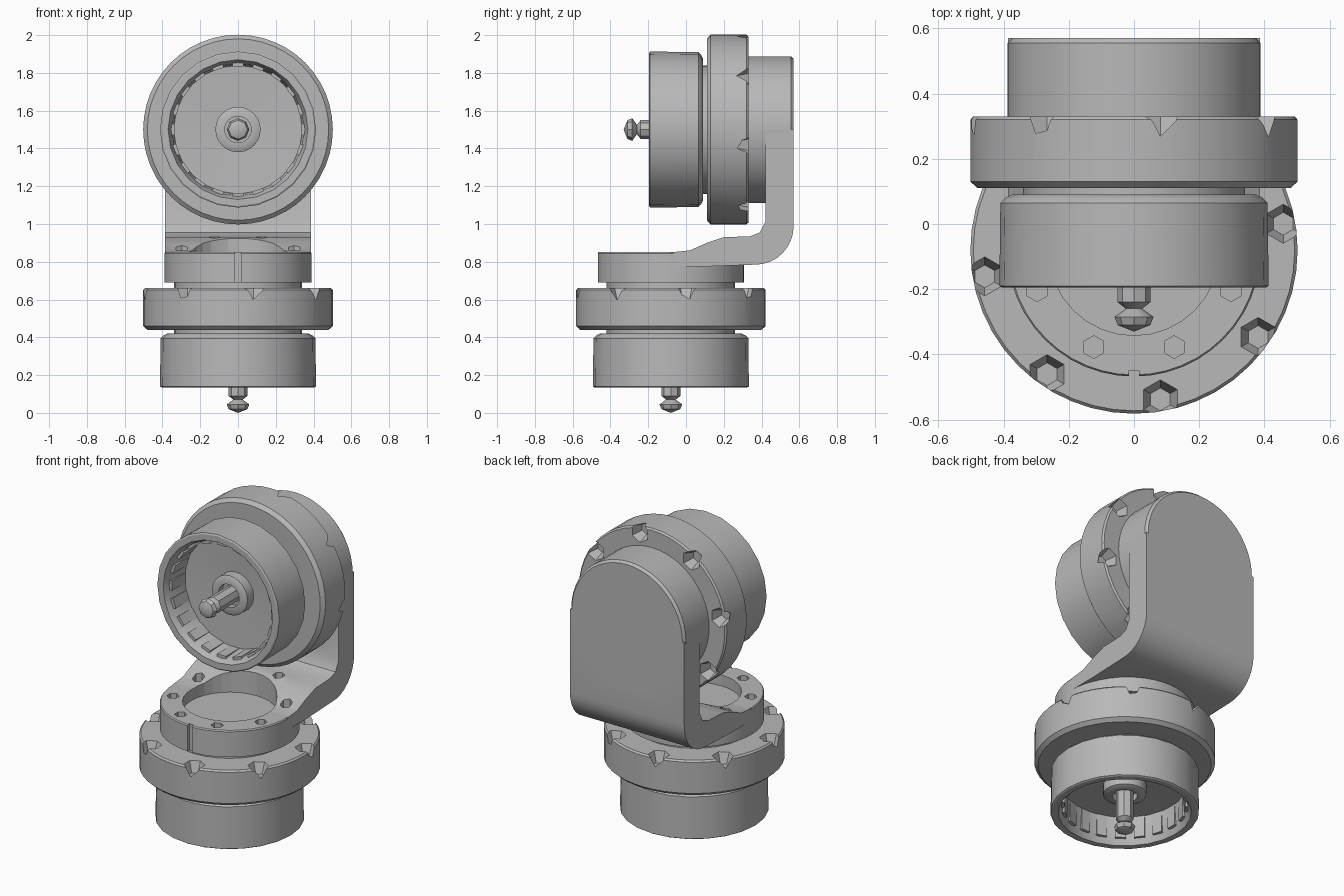
import bpy, bmesh, math
from mathutils import Matrix, Vector

cube = bpy.data.objects.get("Cube")
if cube:
    bpy.data.objects.remove(cube, do_unlink=True)

# One grey metal for everything
metal = bpy.data.materials.new("grey_metal")
metal.use_nodes = True
GREY = (0.48, 0.48, 0.48, 1)
metal.diffuse_color = GREY
metal.node_tree.nodes["Principled BSDF"].inputs["Base Color"].default_value = GREY


def make(name, bm, matrix=Matrix(), smooth=True):
    bmesh.ops.recalc_face_normals(bm, faces=bm.faces)
    bm.transform(matrix)
    mesh = bpy.data.meshes.new(name)
    bm.to_mesh(mesh)
    bm.free()
    mesh.materials.append(metal)
    obj = bpy.data.objects.new(name, mesh)
    bpy.context.collection.objects.link(obj)
    if smooth:
        smooth_edges(obj)
    return obj


def smooth_edges(obj):
    bpy.ops.object.select_all(action="DESELECT")
    obj.select_set(True)
    bpy.context.view_layer.objects.active = obj
    bpy.ops.object.shade_smooth_by_angle(angle=math.radians(30))


def lathe(name, profile, steps, matrix):
    """Spin a closed (radius, height) profile about local z."""
    bm = bmesh.new()
    rings = []
    for r, z in profile:
        if r == 0:
            rings.append([bm.verts.new((0, 0, z))] * steps)
        else:
            rings.append([bm.verts.new((r * math.cos(math.tau * i / steps),
                                        r * math.sin(math.tau * i / steps), z)) for i in range(steps)])
    for a, b in zip(rings, rings[1:]):
        for i in range(steps):
            j = (i + 1) % steps
            bm.faces.new(list(dict.fromkeys((a[i], a[j], b[j], b[i]))))
    return make(name, bm, matrix)


def peg(bm, r0, r1, z0, z1, x=0, y=0, steps=6):
    """Straight or tapered cutter peg along local z."""
    bmesh.ops.create_cone(bm, cap_ends=True, segments=steps, radius1=r0, radius2=r1, depth=z1 - z0,
                          matrix=Matrix.Translation((x, y, (z0 + z1) / 2)))


def box(bm, size, matrix):
    bmesh.ops.create_cube(bm, size=1, matrix=matrix @ Matrix.Diagonal((*size, 1)))


def around(count, radius, offset):
    for i in range(count):
        a = math.tau * i / count + math.radians(offset)
        yield a, radius * math.cos(a), radius * math.sin(a)


def combine(obj, other, operation):
    """Apply a boolean and drop the helper."""
    mod = obj.modifiers.new("cut", "BOOLEAN")
    mod.operation, mod.solver, mod.object = operation, "EXACT", other
    graph = bpy.context.evaluated_depsgraph_get()
    mesh = bpy.data.meshes.new_from_object(obj.evaluated_get(graph))
    obj.modifiers.clear()
    obj.data = mesh
    bpy.data.objects.remove(other, do_unlink=True)
    smooth_edges(obj)


def actuator(prefix, m):
    """Motor along local z, with the mounting face of the flange at z = 0."""
    # Hollow rotor can with a deep floor and raised hub
    lathe(prefix + "_motor_can", [
        (0, -0.24), (0.375, -0.24), (0.395, -0.25), (0.41, -0.265), (0.413, -0.52), (0.405, -0.525),
        (0.37, -0.525), (0.35, -0.48), (0.34, -0.36), (0.12, -0.35), (0.12, -0.41), (0.1, -0.42),
        (0.07, -0.42), (0.07, -0.38), (0, -0.38)], 24, m)
    lathe(prefix + "_bearing_neck", [(0, -0.27), (0.34, -0.27), (0.34, 0.035), (0, 0.035)], 32, m)
    # Flange with tapered bolt pockets in its mounting edge
    flange = lathe(prefix + "_flange", [
        (0, -0.2), (0.38, -0.22), (0.48, -0.22), (0.502, -0.2), (0.502, -0.01), (0.493, 0), (0, 0)], 48, m)
    bm = bmesh.new()
    for a, x, y in around(8, 0.465, 10):
        peg(bm, 0.035, 0.085, -0.065, 0.065, x, y)
    combine(flange, make(prefix + "_pocket_cutter", bm, m, False), "DIFFERENCE")
    # Coil blocks along the inner wall of the can
    bm = bmesh.new()
    for a, x, y in around(20, 0.35, 0):
        box(bm, (0.03, 0.06, 0.13),
            Matrix.Translation((x, y, -0.425)) @ Matrix.Rotation(a, 4, "Z"))
    make(prefix + "_coils", bm, m, False)
    # Cable plug
    lathe(prefix + "_cable_plug", [
        (0, -0.37), (0.05, -0.37), (0.05, -0.57), (0.025, -0.59), (0.06, -0.615),
        (0.05, -0.64), (0, -0.66)], 8, m)


LOWER = Matrix.Translation((0, -0.08, 0.66))
UPPER = Matrix.Translation((0, 0.33, 1.5)) @ Matrix.Rotation(-math.pi / 2, 4, "X")
actuator("lower", LOWER)
actuator("upper", UPPER)

# Bracket arm: side profile (y, z) swept across the width
HALF = 0.387
outline = [(-0.08, 0.775), (-0.08, 0.85), (0.02, 0.86), (0.11, 0.9), (0.2, 0.93), (0.34, 0.935),
           (0.39, 0.955), (0.42, 1.01), (0.42, 1.5), (0.57, 1.5)]
for i in range(9):
    a = math.radians(90 * i / 8)
    outline.append((0.37 + 0.2 * math.cos(a), 0.99 - 0.205 * math.sin(a)))
outline.append((0.1, 0.775))
bm = bmesh.new()
face = bm.faces.new([bm.verts.new((-HALF, y, z)) for y, z in outline])
grown = bmesh.ops.extrude_face_region(bm, geom=[face])["geom"]
bmesh.ops.translate(bm, verts=[v for v in grown if isinstance(v, bmesh.types.BMVert)],
                    vec=Vector((2 * HALF, 0, 0)))
bracket = make("bracket", bm)

# Round ends of the bracket
lower_end = lathe("lower_end", [(0, 0.03), (0.388, 0.03), (0.388, 0.185), (0.383, 0.192), (0, 0.192)], 48, LOWER)
combine(bracket, lower_end, "UNION")
upper_end = lathe("upper_end", [(0, -0.005), (0.388, -0.005), (0.388, 0.225), (0.375, 0.24), (0, 0.24)],
                  48, UPPER)
combine(bracket, upper_end, "UNION")

# Round recess, bolt holes and front slot in the lower end
bm = bmesh.new()
peg(bm, 0.262, 0.262, 0.125, 0.5, steps=32)
for a, x, y in around(8, 0.322, 22.5):
    peg(bm, 0.035, 0.035, 0.14, 0.5, x, y)
box(bm, (0.03, 0.04, 0.4), Matrix.Translation((0, -0.39, 0.1)))
combine(bracket, make("bracket_cutter", bm, LOWER, False), "DIFFERENCE")
